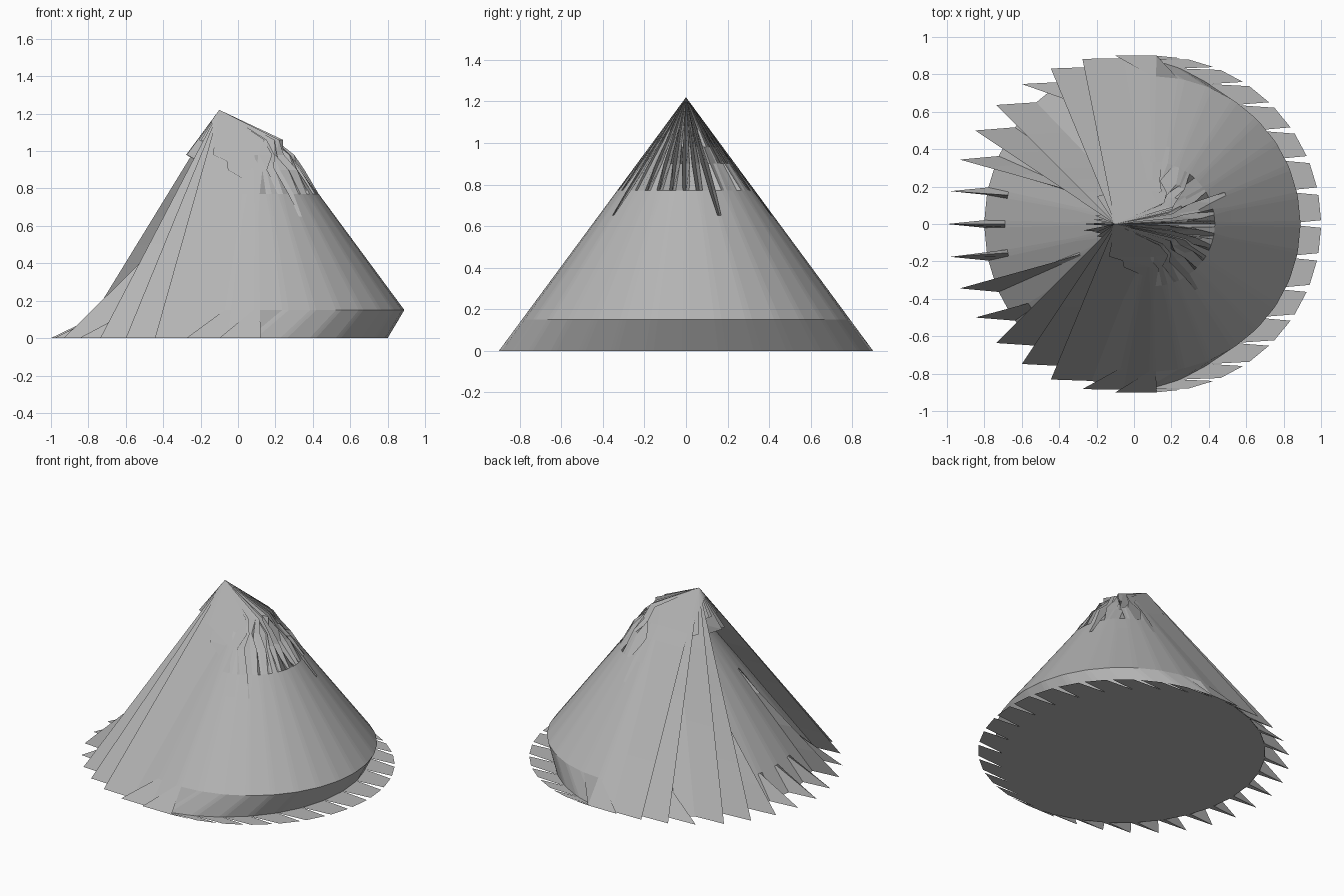
import bpy, bmesh, math, random

if "Cube" in bpy.data.objects:
    bpy.data.objects.remove(bpy.data.objects["Cube"])

random.seed(4)
N = 32            # ribs around the cone
R, H = 0.9, 1.22  # cone radius and height
SHIFT = 0.1       # skin leans to +x, ribs lean to -x
EPS = math.radians(1.3)
ROWS = [0, 0.15, 0.3, 0.5, 0.65, 0.77, 0.9, 0.98, 1.06]
TALL = {9, 10, 12, 13, 20, 21, 22}   # ribs that run the full height
FADING = {14, 18}                    # ribs that sink into the skin

grey = bpy.data.materials.new("dark_grey")
grey.diffuse_color = (0.46, 0.46, 0.46, 1)
grey.use_nodes = True
grey.node_tree.nodes["Principled BSDF"].inputs["Base Color"].default_value = grey.diffuse_color


def point(angle, z, shift):
    r = R * (1 - z / H)
    return (shift + r * math.cos(angle), r * math.sin(angle), z)


def finish(bm, name):
    mesh = bpy.data.meshes.new(name)
    bm.to_mesh(mesh)
    bm.free()
    mesh.materials.append(grey)
    obj = bpy.data.objects.new(name, mesh)
    bpy.context.collection.objects.link(obj)
    return obj


def rib_angle(k):
    return 2 * math.pi * k / N


def on_right(angle):
    return math.cos(angle) > 0.05


# Flat base: inner disc, thin spikes on the left, broad teeth on the right
bm = bmesh.new()


def flat_face(points):
    face = bm.faces.new([bm.verts.new(p) for p in points])
    face.normal_update()
    if face.normal.z > 0:
        face.normal_flip()


flat_face([point(rib_angle(k), 0, -SHIFT if on_right(rib_angle(k)) else SHIFT) for k in range(N)])
for k in range(N):
    a, b = rib_angle(k), rib_angle(k + 1)
    if on_right(a) or on_right(b):
        flat_face([point(a, 0, -SHIFT), point(a + EPS, 0, SHIFT),
                   point(b - EPS, 0, SHIFT), point(b, 0, -SHIFT)])
    if not on_right(a):
        flat_face([point(a - EPS, 0, SHIFT), point(a, 0, -SHIFT), point(a + EPS, 0, SHIFT)])
finish(bm, "toothed_base")

# Height at which each rib starts to cut in or stand out below the peak
crease = []
for k in range(N):
    if k in TALL:
        crease.append(0)
    elif on_right(rib_angle(k)):
        crease.append(random.choice([0.77, 0.9, 0.9, 0.98, 1.06, 2]))
    else:
        crease.append(random.choice([0.98, 1.06]))

# Folded cone: fins on the left, undercut foot on the right, creases near the top
bm = bmesh.new()
grid = []
for z in ROWS:
    row = []
    eps = EPS * (1 + 2.2 * max(0, min(1, (z - 0.65) / 0.25)))
    for k in range(N):
        for side in (-1, 0, 1):
            a = rib_angle(k) + side * eps
            shift = SHIFT
            if z == 0:
                if side == 0 or on_right(a):
                    shift = -SHIFT
            elif side == 0 and z >= crease[k]:
                shift = -SHIFT
            elif side == 0 and k in FADING:
                shift = min(SHIFT, -SHIFT + z / 3)
            elif z >= 0.9 and on_right(a):
                shift += random.uniform(-0.04, 0.03)
            row.append(bm.verts.new(point(a, z, shift)))
    grid.append(row)
apex = bm.verts.new((-SHIFT, 0, H))
count = 3 * N
for i in range(count):
    j = (i + 1) % count
    for low, high in zip(grid, grid[1:]):
        bm.faces.new((low[i], low[j], high[j], high[i]))
    bm.faces.new((grid[-1][i], grid[-1][j], apex))
finish(bm, "folded_cone")
